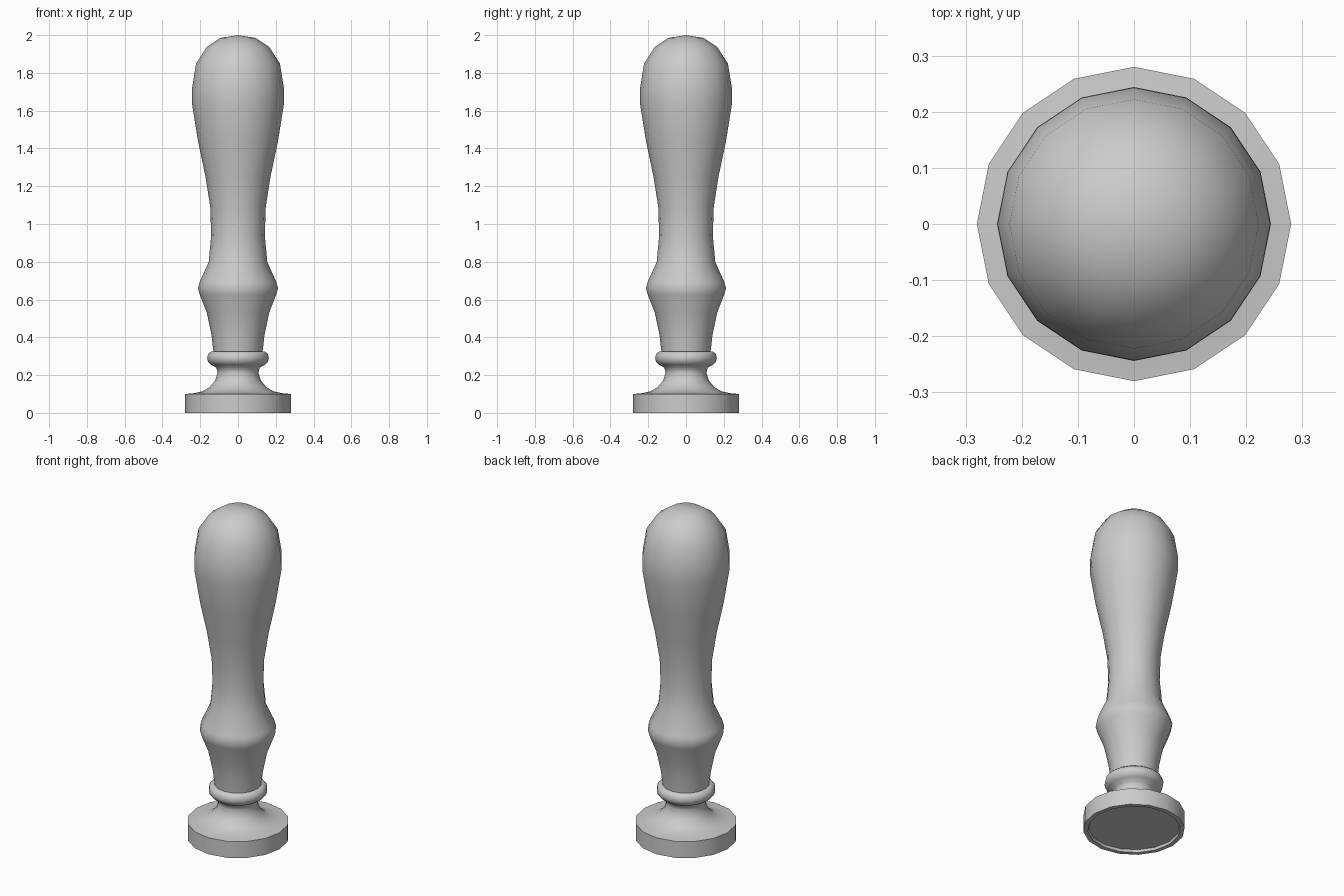
import bpy, bmesh, math

if "Cube" in bpy.data.objects:
    bpy.data.objects.remove(bpy.data.objects["Cube"])

SIDES = 16

def lathe(name, profile):
    """Revolve (radius, z) points; radius 0 becomes a pole."""
    bm = bmesh.new()
    rings = []
    for r, z in profile:
        if r == 0:
            rings.append([bm.verts.new((0, 0, z))])
        else:
            rings.append([bm.verts.new((r * math.cos(2 * math.pi * i / SIDES),
                                        r * math.sin(2 * math.pi * i / SIDES), z))
                          for i in range(SIDES)])
    for a, b in zip(rings, rings[1:]):
        for i in range(SIDES):
            j = (i + 1) % SIDES
            quad = [a[i % len(a)], a[j % len(a)], b[j % len(b)], b[i % len(b)]]
            bm.faces.new(list(dict.fromkeys(quad)))
    bmesh.ops.recalc_face_normals(bm, faces=bm.faces)
    mesh = bpy.data.meshes.new(name)
    bm.to_mesh(mesh)
    bm.free()
    obj = bpy.data.objects.new(name, mesh)
    bpy.context.collection.objects.link(obj)
    bpy.context.view_layer.objects.active = obj
    bpy.ops.object.select_all(action='DESELECT')
    obj.select_set(True)
    bpy.ops.object.shade_smooth_by_angle(angle=math.radians(50))
    return obj

# turned grip with a domed top and a swollen ring near the bottom
lathe("handle", [
    (0, 0.32), (0.13, 0.32), (0.14, 0.41), (0.165, 0.53), (0.202, 0.625),
    (0.212, 0.66), (0.202, 0.695), (0.155, 0.80), (0.142, 0.94), (0.147, 1.09),
    (0.172, 1.25), (0.212, 1.44), (0.244, 1.64), (0.243, 1.72), (0.222, 1.85),
    (0.165, 1.937), (0.093, 1.985), (0, 2.0)])

# stamp head: recessed face, flat disc, flared neck and rounded collar
lathe("stamp_head", [
    (0, 0.015), (0.25, 0.015), (0.255, 0), (0.28, 0), (0.28, 0.10),
    (0.235, 0.104), (0.185, 0.115), (0.15, 0.137), (0.122, 0.17), (0.108, 0.21),
    (0.115, 0.24), (0.142, 0.255), (0.158, 0.27), (0.163, 0.29),
    (0.158, 0.312), (0.143, 0.324), (0.125, 0.326), (0, 0.326)])
